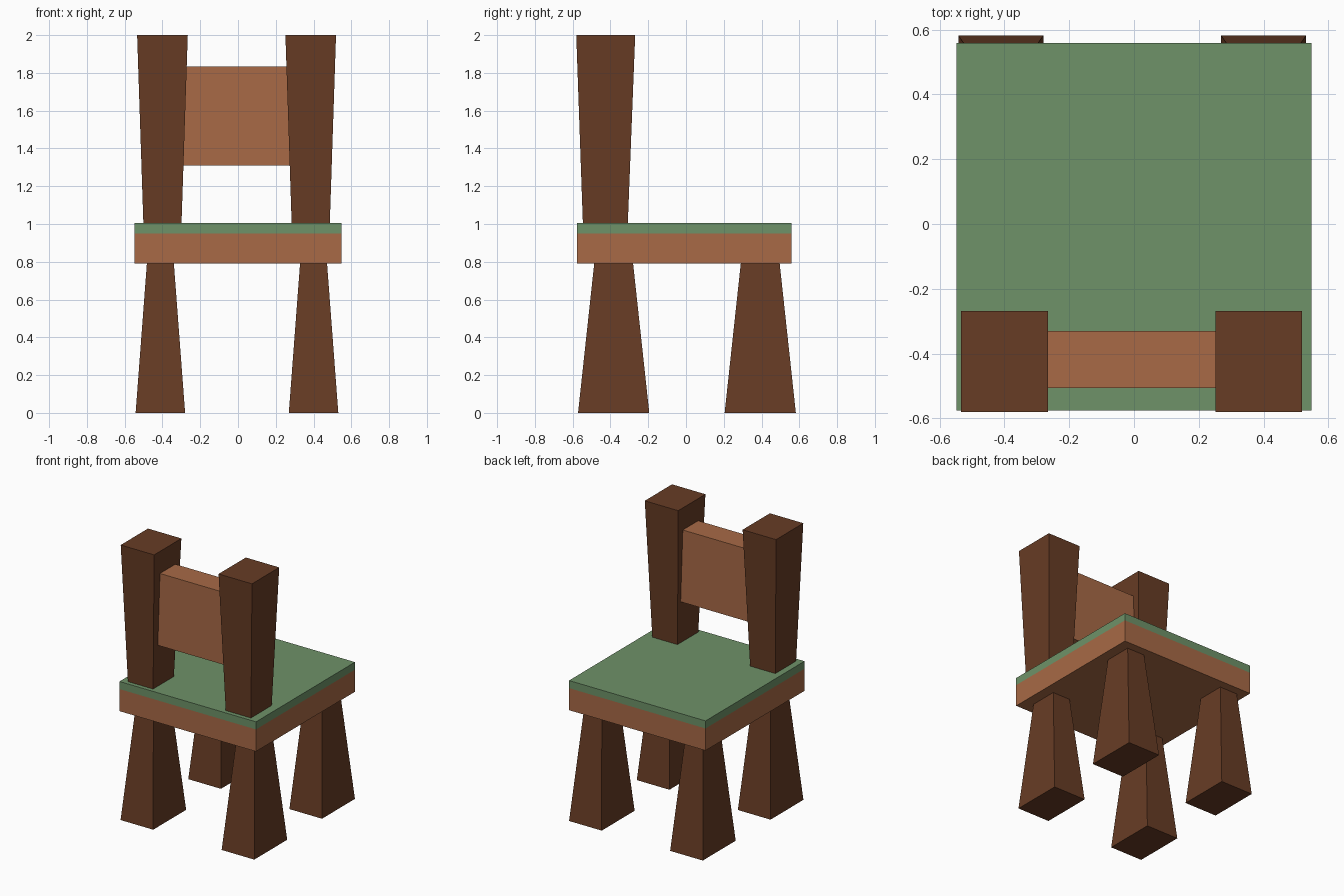
import bpy, bmesh

if "Cube" in bpy.data.objects:
    bpy.data.objects.remove(bpy.data.objects["Cube"])


def material(name, rgb):
    m = bpy.data.materials.new(name)
    m.diffuse_color = (*rgb, 1)
    m.use_nodes = True
    m.node_tree.nodes["Principled BSDF"].inputs["Base Color"].default_value = m.diffuse_color
    return m


dark_wood = material("dark wood", (0.136, 0.045, 0.018))
light_wood = material("light wood", (0.392, 0.144, 0.061))
green = material("green cushion", (0.156, 0.287, 0.138))


def block(name, mat, bottom, top, z0, z1):
    """Box or tapered box; bottom and top are (centre x, centre y, width, depth)."""
    bm = bmesh.new()
    bmesh.ops.create_cube(bm, size=1)
    for v in bm.verts:
        cx, cy, w, d = top if v.co.z > 0 else bottom
        v.co = (cx + v.co.x * w, cy + v.co.y * d, z1 if v.co.z > 0 else z0)
    mesh = bpy.data.meshes.new(name)
    bm.to_mesh(mesh)
    bm.free()
    mesh.materials.append(mat)
    obj = bpy.data.objects.new(name, mesh)
    bpy.context.collection.objects.link(obj)
    return obj


# Four legs, wider at the floor
for side, x in (("left", -0.411), ("right", 0.40)):
    for end, y in (("front", -0.383), ("back", 0.393)):
        block(f"{end}_leg_{side}", dark_wood,
              (x, y, 0.262, 0.377), (x, y, 0.143, 0.206), 0.0, 0.79)

# Wooden seat with a thin green cushion flush on top
seat_area = (0.0, -0.009, 1.095, 1.134)
block("seat", light_wood, seat_area, seat_area, 0.79, 0.95)
block("cushion", green, seat_area, seat_area, 0.95, 1.005)

# Backrest posts, wider at the top
for side, x in (("left", -0.40), ("right", 0.385)):
    block(f"back_post_{side}", dark_wood,
          (x, -0.427, 0.202, 0.238), (x, -0.425, 0.268, 0.312), 1.005, 2.0)

# Backrest panel, let into both posts
panel = (-0.008, -0.418, 0.64, 0.176)
block("back_panel", light_wood, panel, panel, 1.31, 1.835)
